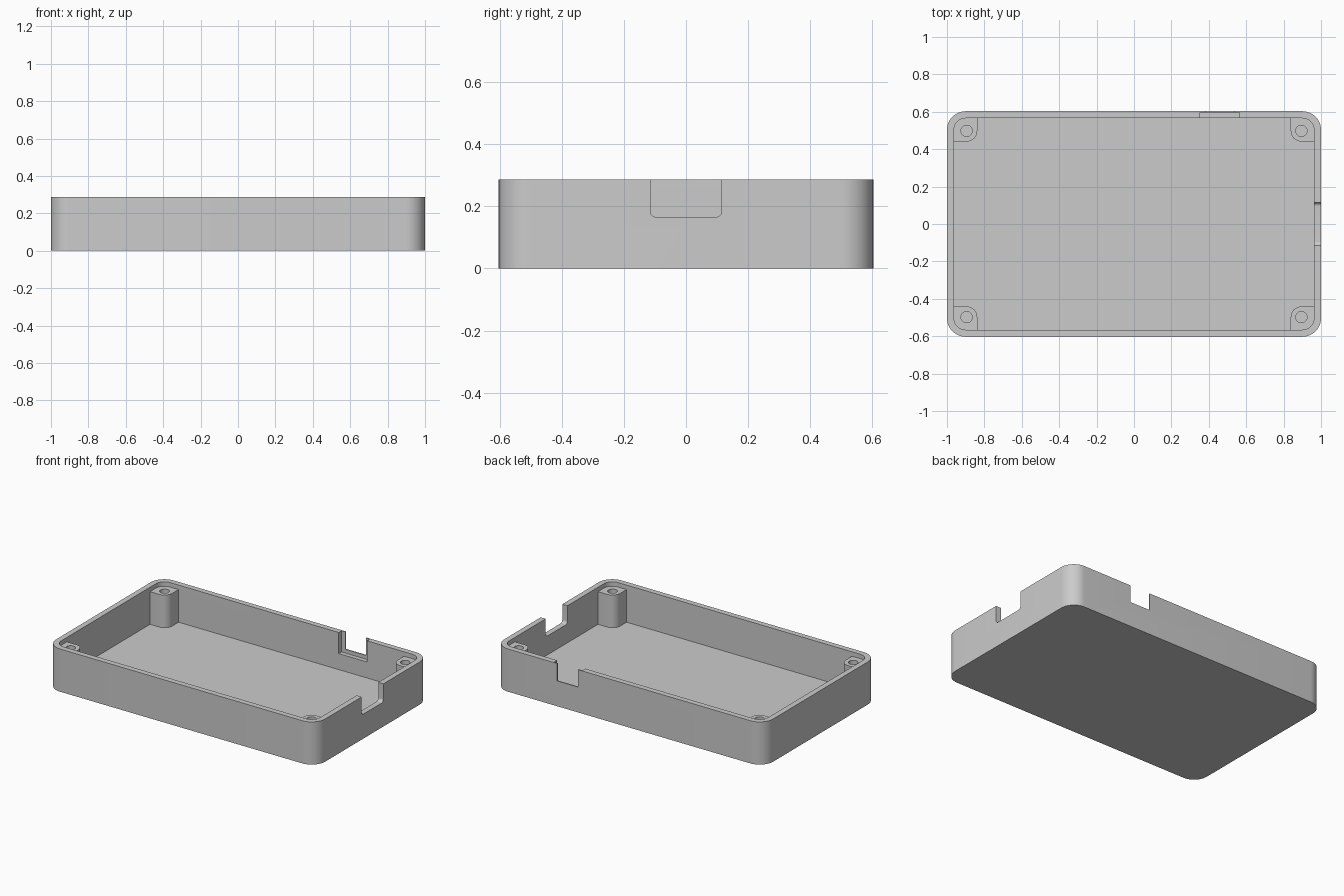
import bpy, bmesh, math

default_cube = bpy.data.objects.get("Cube")
if default_cube:
    bpy.data.objects.remove(default_cube)

HEIGHT, WALL = 0.287, 0.0375
HALF_X, HALF_Y, CORNER = 1.0, 0.603, 0.1
IN_X, IN_Y = HALF_X - WALL, HALF_Y - WALL
ABOVE = HEIGHT + 0.1

grey = bpy.data.materials.new("plain grey")
grey.use_nodes = True
colour = (0.6, 0.6, 0.6, 1)
grey.diffuse_color = colour
grey.node_tree.nodes["Principled BSDF"].inputs["Base Color"].default_value = colour


def rounded_rect(u0, u1, v0, v1, radii, steps=12):
    """Outline from the lower left corner, with one radius per corner."""
    points = []
    corners = [(u0, v0, 1, 1), (u1, v0, -1, 1), (u1, v1, -1, -1), (u0, v1, 1, -1)]
    for i, ((u, v, su, sv), r) in enumerate(zip(corners, radii)):
        if r == 0:
            points.append((u, v))
            continue
        for k in range(steps + 1):
            a = math.pi + (i + k / steps) * math.pi / 2
            points.append((u + su * r + r * math.cos(a), v + sv * r + r * math.sin(a)))
    return points


def prism(name, outline, start, end, place=lambda u, v, w: (u, v, w)):
    """Extrude an outline; place maps outline and depth onto x, y, z."""
    bm = bmesh.new()
    rings = [[bm.verts.new(place(u, v, w)) for u, v in outline] for w in (start, end)]
    bm.faces.new(rings[0])
    bm.faces.new(rings[1])
    n = len(outline)
    for i in range(n):
        j = (i + 1) % n
        bm.faces.new((rings[0][i], rings[0][j], rings[1][j], rings[1][i]))
    bmesh.ops.recalc_face_normals(bm, faces=bm.faces)
    mesh = bpy.data.meshes.new(name)
    bm.to_mesh(mesh)
    bm.free()
    mesh.materials.append(grey)
    obj = bpy.data.objects.new(name, mesh)
    bpy.context.collection.objects.link(obj)
    return obj


def combine(target, tool, operation):
    mod = target.modifiers.new(operation.lower(), "BOOLEAN")
    mod.operation, mod.object, mod.solver = operation, tool, "EXACT"
    with bpy.context.temp_override(object=target, active_object=target):
        bpy.ops.object.modifier_apply(modifier=mod.name)
    bpy.data.objects.remove(tool)


# Open tray with rounded vertical corners
tray = prism("enclosure_tray",
             rounded_rect(-HALF_X, HALF_X, -HALF_Y, HALF_Y, [CORNER] * 4), 0, HEIGHT)
cavity = prism("cavity_cutter",
               rounded_rect(-IN_X, IN_X, -IN_Y, IN_Y, [CORNER - WALL] * 4), WALL, ABOVE)
combine(tray, cavity, "DIFFERENCE")

# Screw posts in the four corners, embedded slightly in walls and floor
POST_X, POST_Y, POST_R = 0.895, 0.498, 0.057
for sx in (-1, 1):
    for sy in (-1, 1):
        def mirrored(u, v, w, sx=sx, sy=sy):
            return (sx * u, sy * v, w)
        outline = rounded_rect(POST_X - POST_R, IN_X + 0.01, POST_Y - POST_R, IN_Y + 0.01,
                               [POST_R, 0, 0.07, 0])
        combine(tray, prism("screw_post", outline, WALL - 0.01, 0.257, mirrored), "UNION")
        r = 0.03
        hole = rounded_rect(POST_X - r, POST_X + r, POST_Y - r, POST_Y + r, [r - 0.0001] * 4, 8)
        combine(tray, prism("screw_hole", hole, 0.05, ABOVE, mirrored), "DIFFERENCE")

# Wide notch with rounded lower corners in the left (+x) wall
notch = rounded_rect(-0.115, 0.115, 0.165, ABOVE, [0.02, 0.02, 0, 0])
combine(tray, prism("side_notch", notch, IN_X - 0.02, HALF_X + 0.1,
                    lambda u, v, w: (w, u, v)), "DIFFERENCE")


# Back wall port: wide inner recess and narrower outer opening
def on_back(u, v, w):
    return (u, w, v)


recess = rounded_rect(0.353, 0.563, 0.145, ABOVE, [0] * 4)
combine(tray, prism("port_recess", recess, IN_Y - 0.02, HALF_Y - 0.008, on_back), "DIFFERENCE")
opening = rounded_rect(0.381, 0.535, 0.17, ABOVE, [0] * 4)
combine(tray, prism("port_opening", opening, IN_Y - 0.01, HALF_Y + 0.1, on_back), "DIFFERENCE")

# Smooth the curved walls, keep edges sharp
bpy.ops.object.select_all(action="DESELECT")
tray.select_set(True)
bpy.context.view_layer.objects.active = tray
bpy.ops.object.shade_smooth_by_angle(angle=math.radians(30))
